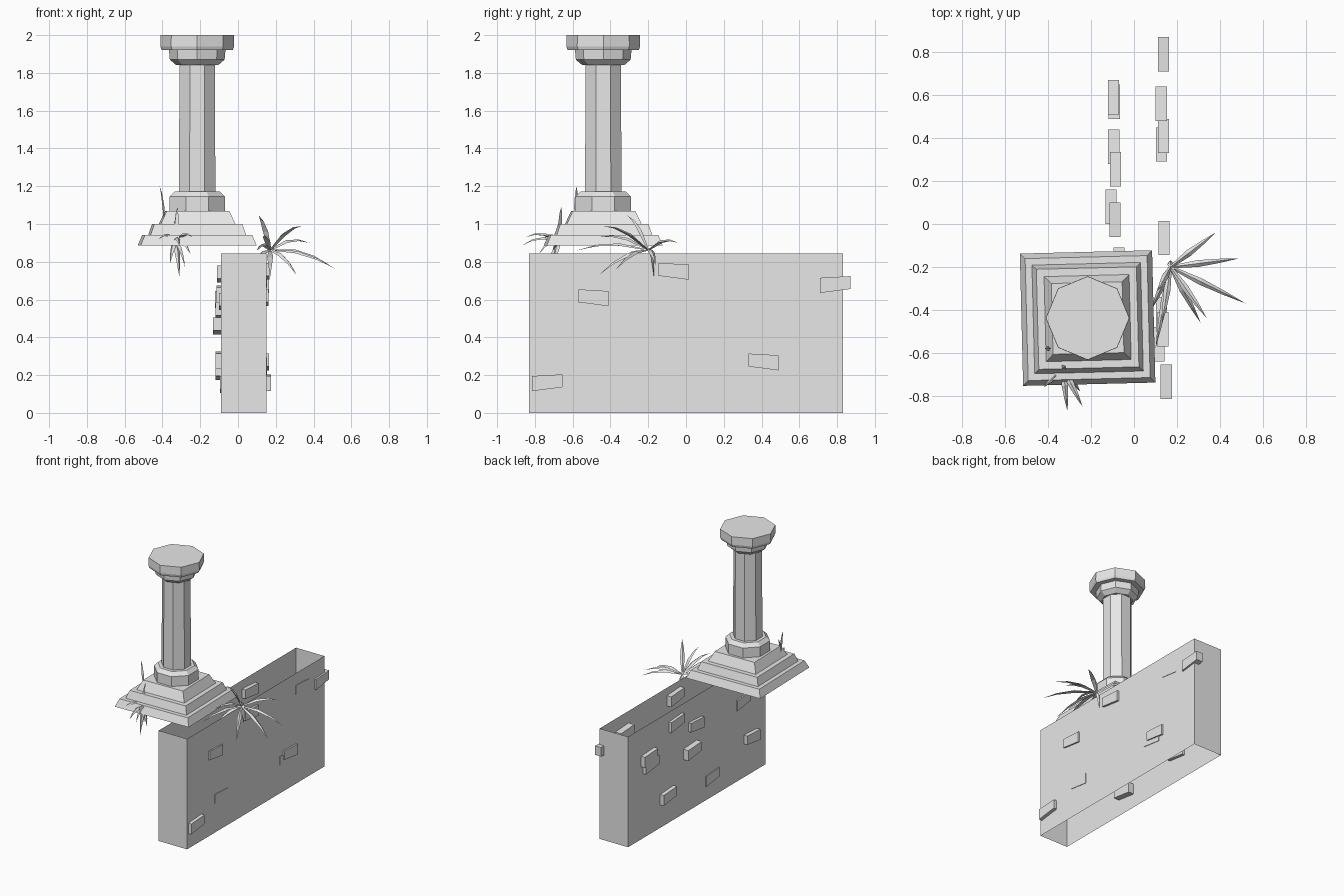
import bpy, bmesh, math
from mathutils import Vector, Matrix

if "Cube" in bpy.data.objects:
    bpy.data.objects.remove(bpy.data.objects["Cube"], do_unlink=True)

STONE = (0.8, 0.8, 0.8, 1)
stone = bpy.data.materials.new("grey_stone")
stone.use_nodes = True
stone.diffuse_color = STONE
stone.node_tree.nodes["Principled BSDF"].inputs["Base Color"].default_value = STONE


def finish(name, bm):
    bmesh.ops.recalc_face_normals(bm, faces=bm.faces)
    mesh = bpy.data.meshes.new(name)
    bm.to_mesh(mesh)
    bm.free()
    mesh.materials.append(stone)
    ob = bpy.data.objects.new(name, mesh)
    bpy.context.collection.objects.link(ob)
    return ob


def loft(name, centre, sides, profile, turn):
    """Stack regular rings of (radius, height) and cap both ends."""
    bm = bmesh.new()
    rings = []
    for r, z in profile:
        angles = [turn + math.tau * i / sides for i in range(sides)]
        rings.append([bm.verts.new((centre[0] + r * math.cos(a),
                                    centre[1] + r * math.sin(a), z)) for a in angles])
    for a, b in zip(rings, rings[1:]):
        for i in range(sides):
            j = (i + 1) % sides
            bm.faces.new((a[i], a[j], b[j], b[i]))
    bm.faces.new(rings[0])
    bm.faces.new(rings[-1])
    return finish(name, bm)


def box(bm, lo, hi):
    size = Vector(hi) - Vector(lo)
    mid = (Vector(hi) + Vector(lo)) / 2
    return bmesh.ops.create_cube(bm, size=1, matrix=Matrix.Translation(mid) @ Matrix.Diagonal((*size, 1)))["verts"]


# Wall: four sides, open above and below
bm = bmesh.new()
box(bm, (-0.09, -0.83, 0), (0.15, 0.83, 0.845))
bmesh.ops.recalc_face_normals(bm, faces=bm.faces)
bmesh.ops.delete(bm, geom=[f for f in bm.faces if abs(f.normal.z) > 0.9], context="FACES_ONLY")
finish("wall", bm)


# Loose bricks through the wall faces: (x, y, z) centres, one end slightly lower
def brick(name, x, y, z, taper):
    bm = bmesh.new()
    for v in box(bm, (x - 0.026, y - 0.08, z - 0.045), (x + 0.026, y + 0.08, z + 0.045)):
        if v.co.y * taper < y * taper:
            v.co.z = z + (0.044 if v.co.z > z else -0.024)
        elif v.co.z > z:
            v.co.z -= 0.01
    finish(name, bm)


left_bricks = [(0.15, -0.735, 0.16, -1), (0.135, -0.49, 0.61, 1), (0.14, -0.065, 0.75, 1),
               (0.127, 0.56, 0.71, 1), (0.137, 0.79, 0.68, -1), (0.137, 0.41, 0.27, 1),
               (0.128, 0.37, 0.24, 1), (0.128, -0.42, 0.25, 1), (0.115, -0.56, 0.25, 1)]
right_bricks = [(-0.096, 0.59, 0.60, 1), (-0.092, 0.57, 0.54, 1), (-0.094, 0.36, 0.22, 1),
                (-0.086, 0.255, 0.735, 1), (-0.107, 0.08, 0.46, 1), (-0.088, 0.02, 0.63, -1),
                (-0.07, -0.19, 0.15, 1), (-0.094, -0.65, 0.28, -1), (-0.075, -0.56, 0.59, 1)]
for side, bricks in (("left", left_bricks), ("right", right_bricks)):
    for n, b in enumerate(bricks):
        brick(f"{side}_brick_{n + 1}", *b)

# Stepped square plinth
PILLAR = (-0.216, -0.438)
corner = math.sqrt(2)
steps = [(0.308, 0.885), (0.284, 0.942), (0.253, 0.942), (0.233, 1.0),
         (0.198, 1.0), (0.165, 1.07)]
loft("plinth", PILLAR, 4, [(r * corner, z) for r, z in steps], math.pi / 4 + 0.025)

# Octagonal column
flat = math.pi / 8
loft("column_foot", PILLAR, 8, [(0.158, 1.07), (0.158, 1.145), (0.13, 1.172)], flat)
loft("column_shaft", PILLAR, 8, [(0.104, 1.165), (0.102, 1.85)], flat)
loft("column_neck", PILLAR, 8, [(0.112, 1.842), (0.145, 1.87), (0.15, 1.925)], 0)
loft("capital", PILLAR, 8, [(0.188, 1.92), (0.195, 1.94), (0.194, 2.0)], 0)


# Plant tufts made of arched pointed blades
def tuft(name, root, tips, width):
    bm = bmesh.new()
    root = Vector(root)
    for tip in tips:
        tip = Vector(tip)
        way = (tip - root).normalized()
        side = way.cross(Vector((0, 0, 1))).normalized()
        up = side.cross(way)
        rings = []
        for t, w, lift in ((0, 0.4, 0), (0.4, 1, 0.025), (0.72, 0.6, 0.022)):
            p = root.lerp(tip, t) + Vector((0, 0, lift))
            s = side * width * w / 2
            rings.append([bm.verts.new(q) for q in (p - s, p + s, p + up * width * w * 0.4)])
        end = bm.verts.new(tip)
        for i in range(3):
            j = (i + 1) % 3
            for a, b in zip(rings, rings[1:]):
                bm.faces.new((a[i], a[j], b[j], b[i]))
            bm.faces.new((rings[-1][i], rings[-1][j], end))
        bm.faces.new(rings[0])
    finish(name, bm)


tuft("side_tuft", (0.17, -0.2, 0.86),
     [(0.38, -0.04, 0.9), (0.49, -0.16, 0.78), (0.52, -0.37, 0.76), (0.31, -0.46, 0.73),
      (0.34, -0.44, 0.99), (0.11, -0.31, 1.045), (0.1, -0.58, 0.86), (0.08, -0.4, 0.76),
      (0.17, -0.17, 0.72), (0.13, -0.47, 0.93)], 0.032)
tuft("front_tuft", (-0.33, -0.67, 0.9),
     [(-0.31, -0.87, 0.885), (-0.24, -0.85, 0.93), (-0.31, -0.74, 0.72), (-0.36, -0.72, 0.79),
      (-0.28, -0.7, 0.77), (-0.25, -0.78, 0.84), (-0.32, -0.66, 1.09), (-0.42, -0.76, 0.92)], 0.03)
tuft("plinth_sprout", (-0.39, -0.58, 0.98), [(-0.415, -0.58, 1.2)], 0.025)
